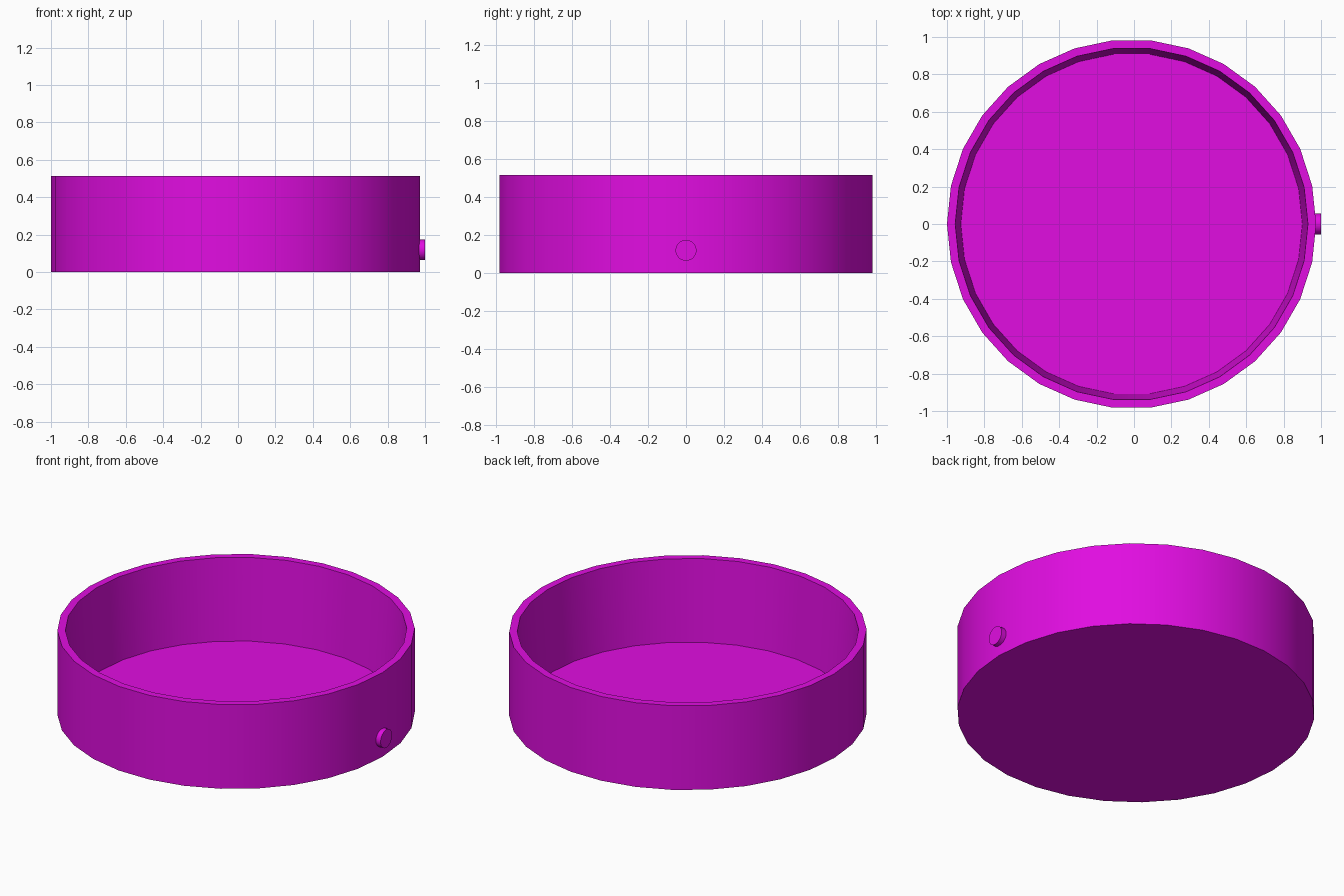
import bpy
import bmesh
from math import radians
from mathutils import Matrix, Vector

cube = bpy.data.objects.get("Cube")
if cube:
    bpy.data.objects.remove(cube, do_unlink=True)

SIDES = 30
HEIGHT = 0.513
RADIUS = 0.987
CENTRE_X = RADIUS - 1.0

# Single magenta colour
magenta = bpy.data.materials.new("magenta")
magenta.use_nodes = True
colour = (0.75, 0.004, 0.75, 1.0)
magenta.diffuse_color = colour
magenta.node_tree.nodes["Principled BSDF"].inputs["Base Color"].default_value = colour


def finish(name, bm):
    bmesh.ops.recalc_face_normals(bm, faces=bm.faces)
    mesh = bpy.data.meshes.new(name)
    bm.to_mesh(mesh)
    bm.free()
    mesh.materials.append(magenta)
    obj = bpy.data.objects.new(name, mesh)
    bpy.context.collection.objects.link(obj)
    bpy.ops.object.select_all(action="DESELECT")
    obj.select_set(True)
    bpy.context.view_layer.objects.active = obj
    bpy.ops.object.shade_smooth_by_angle(angle=radians(30))
    return obj


def lathe(name, profile, sides):
    """Turn (radius, height) points about z, capping both ends."""
    bm = bmesh.new()
    rings = []
    for r, z in profile:
        rings.append([bm.verts.new(Matrix.Rotation(radians(360 * i / sides), 3, "Z")
                                   @ Vector((r, 0, z))) for i in range(sides)])
    for low, high in zip(rings, rings[1:]):
        for i in range(sides):
            j = (i + 1) % sides
            bm.faces.new((low[i], low[j], high[j], high[i]))
    bm.faces.new(rings[0])
    bm.faces.new(rings[-1])
    return finish(name, bm)


# Open dish: base, upright outer wall, flat rim, tapered inner wall, floor
dish = lathe("dish", [(RADIUS, 0), (RADIUS, HEIGHT), (0.943, HEIGHT), (0.913, 0.017)], SIDES)
dish.location.x = CENTRE_X

# Small round button on the left side, sunk slightly into the wall
button = lathe("side_button", [(0.055, 0), (0.055, 0.05)], 32)
button.rotation_euler.y = radians(90)
button.location = (0.95, 0, 0.118)
